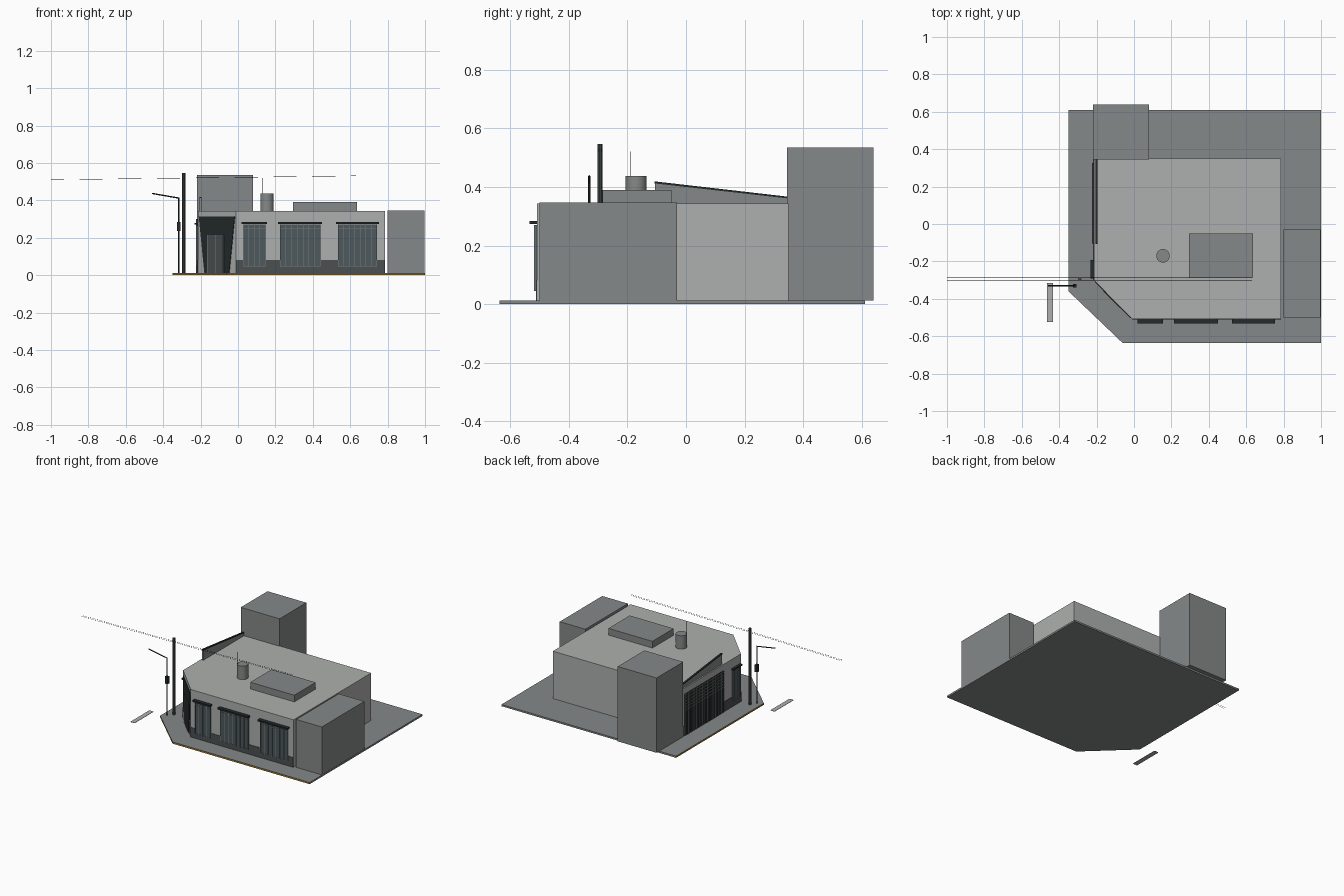
import bpy, bmesh, math
from mathutils import Vector

if "Cube" in bpy.data.objects:
    bpy.data.objects.remove(bpy.data.objects["Cube"])


def material(name, rgb):
    m = bpy.data.materials.new(name)
    m.diffuse_color = (*rgb, 1)
    m.use_nodes = True
    m.node_tree.nodes["Principled BSDF"].inputs["Base Color"].default_value = m.diffuse_color
    return m


LIGHT = material("light_plaster", (0.42, 0.435, 0.425))
GREY = material("concrete_grey", (0.235, 0.25, 0.248))
PLINTH = material("dark_plinth", (0.07, 0.08, 0.083))
GLASS = material("blue_grey_glass", (0.075, 0.098, 0.108))
BLACK = material("charcoal", (0.018, 0.025, 0.025))
GOLD = material("curb_yellow", (0.33, 0.19, 0.03))
BAR = material("bar_grey", (0.2, 0.22, 0.22))


def finish(name, bm, *mats):
    bmesh.ops.recalc_face_normals(bm, faces=bm.faces)
    me = bpy.data.meshes.new(name)
    bm.to_mesh(me)
    bm.free()
    ob = bpy.data.objects.new(name, me)
    bpy.context.collection.objects.link(ob)
    for m in mats:
        me.materials.append(m)
    return ob


def add_box(bm, lo, hi):
    vs = bmesh.ops.create_cube(bm, size=1)["verts"]
    for v in vs:
        v.co = [a + (b - a) * (c + 0.5) for a, b, c in zip(lo, hi, v.co)]


def box(name, lo, hi, mat):
    bm = bmesh.new()
    add_box(bm, lo, hi)
    return finish(name, bm, mat)


def extrude(name, pts, offset, *mats):
    """Solid made by sweeping a planar outline along an offset."""
    bm = bmesh.new()
    face = bm.faces.new([bm.verts.new(p) for p in pts])
    geo = bmesh.ops.extrude_face_region(bm, geom=[face])["geom"]
    bmesh.ops.translate(bm, vec=offset,
                        verts=[g for g in geo if isinstance(g, bmesh.types.BMVert)])
    # the starting face survives the sweep only when it was kept as the base
    edges = [e for e in bm.edges if e.is_boundary]
    if edges:
        bmesh.ops.holes_fill(bm, edges=edges)
    return finish(name, bm, *mats)


def rod(name, a, b, r, mat, sides=8):
    a, b = Vector(a), Vector(b)
    bm = bmesh.new()
    bmesh.ops.create_cone(bm, cap_ends=True, segments=sides, radius1=r, radius2=r,
                          depth=(b - a).length)
    rot = (b - a).to_track_quat('Z', 'Y').to_matrix()
    for v in bm.verts:
        v.co = rot @ v.co + (a + b) / 2
    return finish(name, bm, mat)


G = 0.012      # pavement height
ROOF = 0.343   # main roof height

# Pavement with a yellow painted curb on the street sides
pave = extrude("pavement", [(-0.35, -0.36, 0), (-0.06, -0.637, 0), (1, -0.637, 0),
                            (1, 0.61, 0), (-0.35, 0.61, 0)], (0, 0, G), GREY, GOLD)
for p in pave.data.polygons:
    if p.normal.x < -0.1 or p.normal.y < -0.1:
        p.material_index = 1

# Main building with a cut corner
extrude("main_building", [(-0.215, -0.3, G), (-0.01, -0.508, G), (0.785, -0.508, G),
                          (0.785, 0.35, G), (-0.215, 0.35, G)], (0, 0, ROOF - G), LIGHT)

# Painted plinth on the street walls
box("front_plinth", (-0.01, -0.511, G), (0.785, -0.507, 0.08), PLINTH)
box("left_plinth", (-0.218, -0.3, G), (-0.214, 0.345, 0.08), PLINTH)

# Neighbouring blocks and roof hatch
box("rear_tower", (-0.22, 0.345, G), (0.08, 0.64, 0.535), GREY)
box("side_block", (0.8, -0.5, G), (0.998, -0.03, 0.347), GREY)
box("roof_hatch", (0.295, -0.285, ROOF), (0.635, -0.05, 0.39), GREY)

# Water tank and aerial
tank = rod("water_tank", (0.155, -0.17, ROOF), (0.155, -0.17, 0.437), 0.036, GREY, 24)
for p in tank.data.polygons:
    p.use_smooth = abs(p.normal.z) < 0.5
rod("aerial", (0.13, -0.19, ROOF), (0.13, -0.19, 0.52), 0.0012, BLACK, 6)

# Barred front windows, each with a thin canopy
for i, (x0, x1, n) in enumerate([(0.03, 0.145, 5), (0.225, 0.44, 8), (0.535, 0.743, 8)]):
    box(f"front_window_{i}", (x0, -0.514, 0.045), (x1, -0.507, 0.27), GLASS)
    box(f"window_canopy_{i}", (x0 - 0.01, -0.533, 0.273), (x1 + 0.01, -0.507, 0.284), BLACK)
    bm = bmesh.new()
    for k in range(n):
        x = x0 + (x1 - x0) * k / (n - 1)
        add_box(bm, (x - 0.0013, -0.518, 0.045), (x + 0.0013, -0.513, 0.27))
    for z in (0.047, 0.25):
        add_box(bm, (x0, -0.517, z - 0.0013), (x1, -0.513, z + 0.0013))
    finish(f"window_bars_{i}", bm, BAR)


# Corner entrance, laid out along the cut corner
def corner(x, z, out):
    t = (x + 0.215) / 0.205
    return (x - 0.71 * out, -0.3 - 0.208 * t - 0.7 * out, z)


def corner_plate(name, outline, depth, mat):
    a = [Vector(corner(x, z, 0)) for x, z in outline]
    extrude(name, a, (-0.71 * depth, -0.7 * depth, 0), mat)


corner_plate("entrance_surround", [(-0.178, G), (-0.046, G), (-0.016, 0.313), (-0.208, 0.313)],
             0.003, BLACK)
corner_plate("entrance_door", [(-0.16, G), (-0.073, G), (-0.073, 0.215), (-0.16, 0.215)],
             0.006, PLINTH)
for i, x in enumerate((-0.16, -0.117, -0.075)):
    rod(f"door_bar_{i}", corner(x, G, 0.006), corner(x, 0.215, 0.006), 0.0015, BAR, 6)

# Left shopfront with a grille, and a small barred window beside it
box("shopfront", (-0.221, -0.105, G), (-0.214, 0.325, 0.3), BLACK)
box("left_window", (-0.221, -0.285, 0.05), (-0.214, -0.2, 0.265), GLASS)
box("left_window_canopy", (-0.232, -0.292, 0.27), (-0.214, -0.193, 0.28), BLACK)
bm = bmesh.new()
for k in range(15):
    y = -0.1 + 0.42 * k / 14
    add_box(bm, (-0.224, y - 0.0015, G), (-0.22, y + 0.0015, 0.3))
for k in range(6):
    z = 0.19 + 0.021 * k
    add_box(bm, (-0.224, -0.105, z - 0.002), (-0.22, 0.325, z + 0.002))
for k in range(4):
    y = -0.283 + 0.081 * k / 3
    add_box(bm, (-0.224, y - 0.0013, 0.05), (-0.22, y + 0.0013, 0.265))
finish("left_grilles", bm, BAR)

# Sloping parapet above the shopfront, with a dark capping
extrude("sloping_parapet", [(-0.206, -0.105, 0.32), (-0.206, 0.345, 0.32),
                            (-0.206, 0.345, 0.362), (-0.206, -0.105, 0.412)],
        (0.011, 0, 0), GREY)
extrude("parapet_capping", [(-0.207, -0.108, 0.412), (-0.207, 0.345, 0.361),
                            (-0.207, 0.345, 0.367), (-0.207, -0.108, 0.419)],
        (0.013, 0, 0), BLACK)

# Utility pole and two slack-free wires
rod("utility_pole", (-0.29, -0.293, G), (-0.29, -0.293, 0.547), 0.0085, PLINTH, 10)
for i, y in enumerate((-0.3, -0.287)):
    rod(f"wire_{i}", (-1, y, 0.51), (0.63, y, 0.531), 0.0008, BLACK, 4)

# Street lamp with control box and arm
rod("lamp_post", (-0.317, -0.33, G), (-0.317, -0.33, 0.414), 0.0035, BLACK)
box("lamp_box", (-0.327, -0.34, 0.235), (-0.307, -0.32, 0.285), BLACK)
rod("lamp_arm", (-0.316, -0.33, 0.412), (-0.46, -0.33, 0.437), 0.0035, BLACK)

# Thin paving strip in the road
box("road_strip", (-0.465, -0.525, 0.0), (-0.432, -0.315, 0.002), LIGHT)
